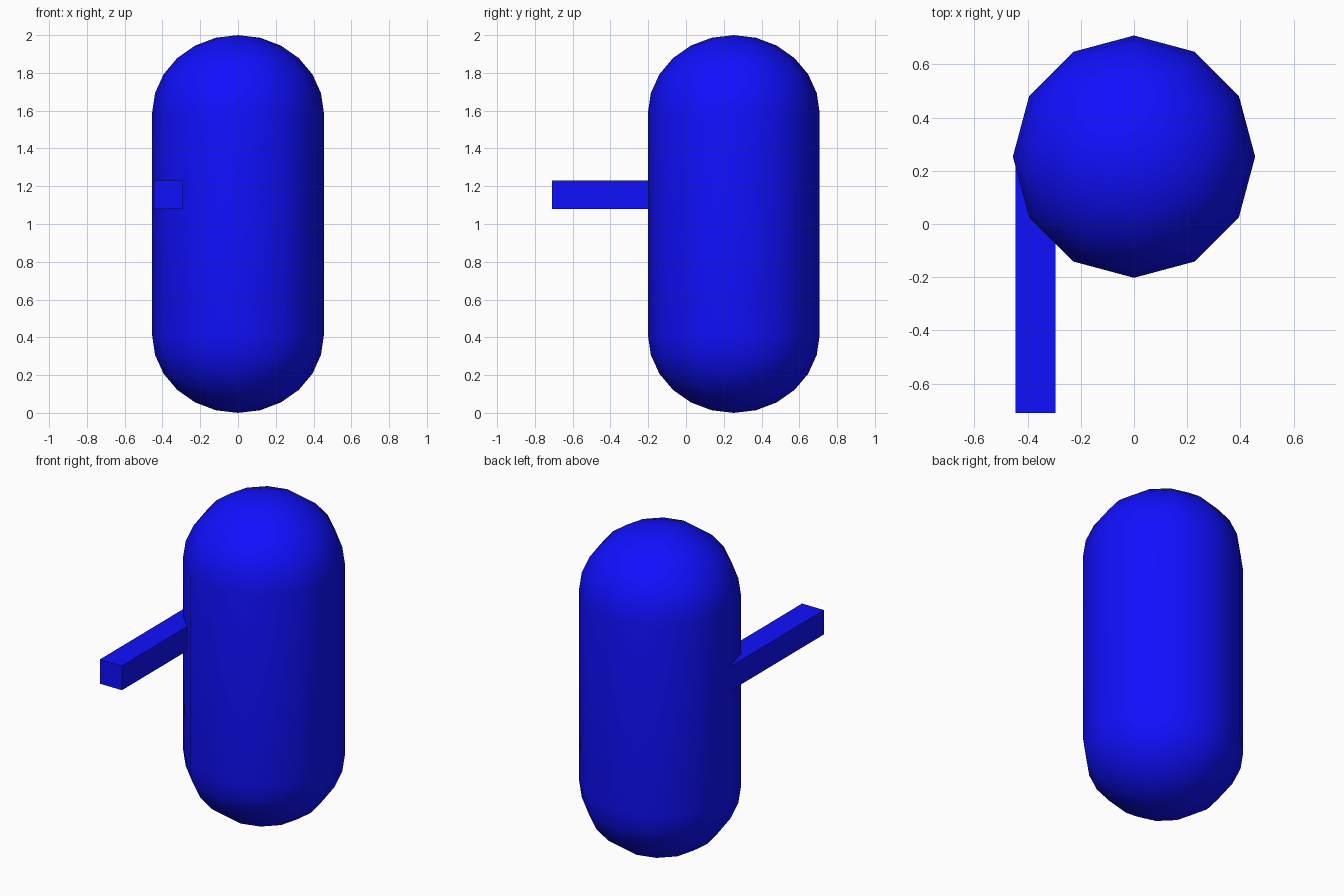
import bpy, bmesh, math

if "Cube" in bpy.data.objects:
    bpy.data.objects.remove(bpy.data.objects["Cube"])

SIDES, CAP_RINGS = 12, 6
RADIUS, CAP_H, HEIGHT = 0.455, 0.415, 2.0
CENTRE_Y = 0.253

blue = bpy.data.materials.new("blue")
blue.diffuse_color = (0.005, 0.005, 1.0, 1.0)
blue.use_nodes = True
blue.node_tree.nodes["Principled BSDF"].inputs["Base Color"].default_value = blue.diffuse_color


def add_object(name, bm, smooth):
    mesh = bpy.data.meshes.new(name)
    bmesh.ops.recalc_face_normals(bm, faces=bm.faces)
    for f in bm.faces:
        f.smooth = smooth
    bm.to_mesh(mesh)
    bm.free()
    mesh.materials.append(blue)
    obj = bpy.data.objects.new(name, mesh)
    bpy.context.collection.objects.link(obj)
    return obj


# Capsule body: a sphere whose halves are pulled apart by a straight band
bm = bmesh.new()
bmesh.ops.create_uvsphere(bm, u_segments=SIDES, v_segments=CAP_RINGS * 2, radius=1)
equator = [e for e in bm.edges if all(abs(v.co.z) < 1e-4 for v in e.verts)]
bmesh.ops.split_edges(bm, edges=equator)
half_band = HEIGHT / 2 - CAP_H
for v in bm.verts:
    upper = sum(f.calc_center_median().z for f in v.link_faces) > 0
    v.co.x *= RADIUS
    v.co.y *= RADIUS
    v.co.z = v.co.z * CAP_H + (half_band if upper else -half_band)
rims = [e for e in bm.edges if e.is_boundary]
bmesh.ops.bridge_loops(bm, edges=rims)
body = add_object("body", bm, True)
body.location = (0, CENTRE_Y, HEIGHT / 2)

# Square bar reaching forward from the left side of the body
bar_w, bar_front, bar_back = 0.15, -0.71, 0.26
bm = bmesh.new()
bmesh.ops.create_cube(bm, size=1)
bmesh.ops.scale(bm, vec=(bar_w, bar_back - bar_front, bar_w), verts=bm.verts)
bar = add_object("forward_bar", bm, False)
bar.location = (-0.37, (bar_front + bar_back) / 2, 1.155)
